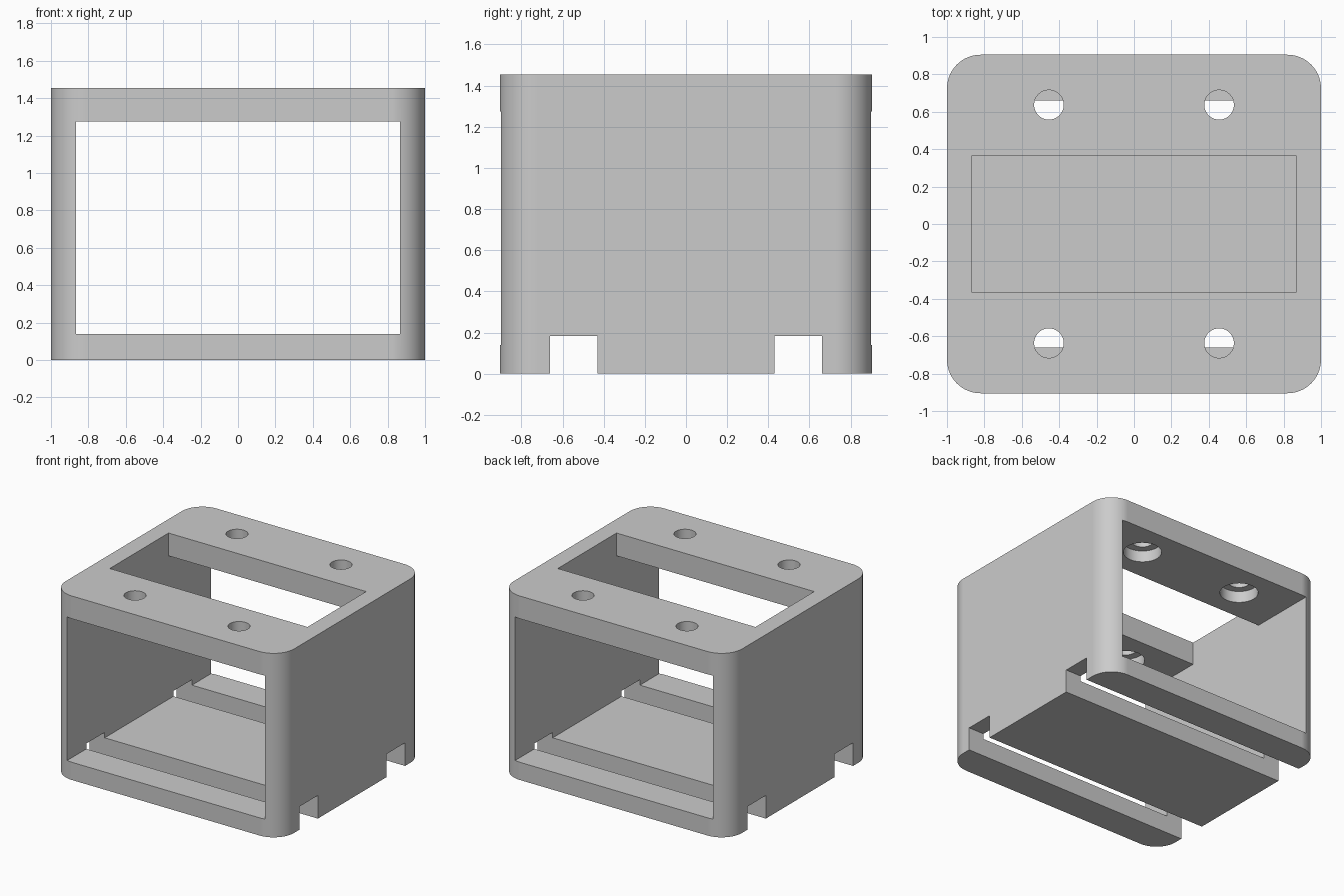
import bpy
import bmesh
import math
from mathutils import Matrix, Vector

default = bpy.data.objects.get("Cube")
if default:
    bpy.data.objects.remove(default, do_unlink=True)

WIDTH, DEPTH, HEIGHT = 2.0, 1.81, 1.455
CORNER = 0.18
INNER_X = 0.865            # half width of the cavity
FLOOR, CEILING = 0.14, 1.275

# Single plain grey material
grey = bpy.data.materials.new("plain grey")
grey.use_nodes = True
colour = (0.6, 0.6, 0.6, 1)
grey.diffuse_color = colour
grey.node_tree.nodes["Principled BSDF"].inputs["Base Color"].default_value = colour


def finish(name, bm):
    mesh = bpy.data.meshes.new(name)
    bm.to_mesh(mesh)
    bm.free()
    mesh.materials.append(grey)
    obj = bpy.data.objects.new(name, mesh)
    bpy.context.collection.objects.link(obj)
    return obj


def box(name, low, high, corner=0):
    """Box between two corners, with optional rounded upright edges."""
    low, high = Vector(low), Vector(high)
    bm = bmesh.new()
    bmesh.ops.create_cube(bm, size=1)
    bmesh.ops.scale(bm, vec=high - low, verts=bm.verts)
    bmesh.ops.translate(bm, vec=(low + high) / 2, verts=bm.verts)
    if corner:
        upright = [e for e in bm.edges
                   if abs(e.verts[0].co.z - e.verts[1].co.z) > 0.1]
        bmesh.ops.bevel(bm, geom=upright, offset=corner, segments=16,
                        profile=0.5, affect='EDGES')
    return finish(name, bm)


def drill(name, x, y, radius, bottom, top):
    bm = bmesh.new()
    bmesh.ops.create_cone(bm, cap_ends=True, segments=48,
                          radius1=radius, radius2=radius, depth=top - bottom,
                          matrix=Matrix.Translation((x, y, (bottom + top) / 2)))
    return finish(name, bm)


# Rounded outer block
housing = box("housing", (-WIDTH / 2, -DEPTH / 2, 0),
              (WIDTH / 2, DEPTH / 2, HEIGHT), CORNER)

# Front-to-back cavity and the opening in the roof
cutters = [
    box("cavity_cutter", (-INNER_X, -2, FLOOR), (INNER_X, 2, CEILING)),
    box("roof_opening_cutter", (-INNER_X, -0.367, 1), (INNER_X, 0.367, 2)),
]

for side in (-1, 1):
    # Strap channels running across the base
    near, far = sorted((side * 0.43, side * 0.66))
    cutters.append(box("strap_channel_cutter", (-2, near, -1), (2, far, 0.183)))
    # Roof screw holes, counterbored from below
    for x in (-0.455, 0.455):
        y = side * 0.637
        cutters.append(drill("screw_hole_cutter", x, y, 0.079, 1.1, 2))
        cutters.append(drill("counterbore_cutter", x, y, 0.138, 1.1, 1.365))

bpy.context.view_layer.objects.active = housing
for cutter in cutters:
    cut = housing.modifiers.new("cut", 'BOOLEAN')
    cut.operation = 'DIFFERENCE'
    cut.solver = 'EXACT'
    cut.object = cutter
    bpy.ops.object.modifier_apply(modifier=cut.name)
    bpy.data.objects.remove(cutter, do_unlink=True)

# Smooth rounded corners and holes, crisp edges elsewhere
bpy.ops.object.select_all(action='DESELECT')
housing.select_set(True)
bpy.context.view_layer.objects.active = housing
bpy.ops.object.shade_smooth_by_angle(angle=math.radians(30))
weighted = housing.modifiers.new("flat face normals", 'WEIGHTED_NORMAL')
weighted.keep_sharp = True
